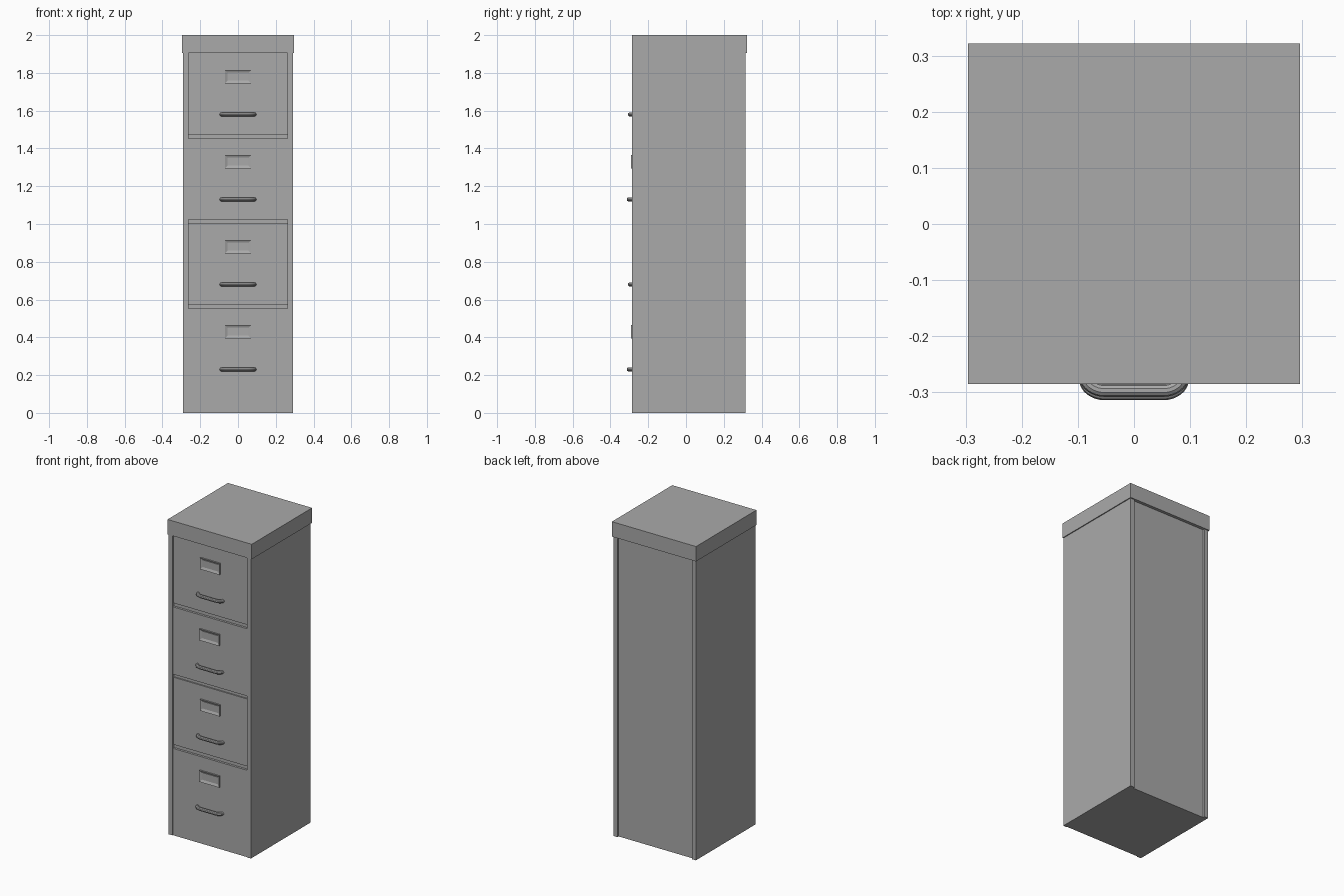
import bpy
from mathutils import Vector

cube = bpy.data.objects.get("Cube")
if cube:
    bpy.data.objects.remove(cube, do_unlink=True)

grey = bpy.data.materials.new("painted steel grey")
grey.use_nodes = True
colour = (0.4, 0.4, 0.4, 1)
grey.diffuse_color = colour
grey.node_tree.nodes["Principled BSDF"].inputs["Base Color"].default_value = colour


def box(name, low, high):
    """Box between two opposite corners."""
    low, high = Vector(low), Vector(high)
    bpy.ops.mesh.primitive_cube_add(size=1)
    ob = bpy.context.object
    ob.name = name
    for v in ob.data.vertices:
        v.co = (low + high) / 2 + v.co * (high - low)
    ob.data.materials.append(grey)
    return ob


def label_holder(name, y, z):
    """Raised rectangular frame with a recessed card face."""
    ob = box(name, (-0.07, y - 0.009, z - 0.036), (0.07, y + 0.002, z + 0.036))
    bpy.ops.object.mode_set(mode="EDIT")
    bpy.ops.mesh.select_all(action="DESELECT")
    bpy.ops.object.mode_set(mode="OBJECT")
    for f in ob.data.polygons:
        f.select = f.normal.y < -0.9
    bpy.ops.object.mode_set(mode="EDIT")
    bpy.ops.mesh.inset(thickness=0.015)
    bpy.ops.transform.translate(value=(0, 0.007, 0))
    bpy.ops.object.mode_set(mode="OBJECT")


def handle(name, y, z):
    """Bent tube pull with rounded corners."""
    curve = bpy.data.curves.new(name, "CURVE")
    curve.dimensions = "3D"
    curve.bevel_depth = 0.011
    curve.bevel_resolution = 3
    curve.resolution_u = 8
    spline = curve.splines.new("BEZIER")
    spline.bezier_points.add(3)
    path = [(-0.087, 0.004), (-0.052, -0.022), (0.052, -0.022), (0.087, 0.004)]
    tangents = [(0, -0.014), (0.019, 0), (0.019, 0), (0, 0.014)]
    for p, (px, py), (tx, ty) in zip(spline.bezier_points, path, tangents):
        p.handle_left_type = p.handle_right_type = "FREE"
        p.co = (px, y + py, z)
        p.handle_left = (px - tx, y + py - ty, z)
        p.handle_right = (px + tx, y + py + ty, z)
    ob = bpy.data.objects.new(name, curve)
    bpy.context.collection.objects.link(ob)
    bpy.ops.object.select_all(action="DESELECT")
    ob.select_set(True)
    bpy.context.view_layer.objects.active = ob
    bpy.ops.object.convert(target="MESH")
    ob = bpy.context.object
    ob.data.materials.clear()
    ob.data.materials.append(grey)
    bpy.ops.object.shade_smooth_by_angle()


FRONT, BACK = -0.285, 0.315
HALF, INNER = 0.29, 0.262
LID = 1.905

# Shell: core, side walls with lips, overhanging lid
box("cabinet_core", (-INNER, FRONT + 0.018, 0), (INNER, BACK - 0.012, LID))
box("left_wall", (INNER, FRONT, 0), (HALF, BACK, LID))
box("right_wall", (-HALF, FRONT, 0), (-INNER, BACK, LID))
box("lid", (-0.296, FRONT, LID), (0.296, 0.322, 2))

# Drawers, alternate ones sitting slightly further in
for i in range(4):
    n = str(i + 1)
    pull_z = 1.58 - 0.45 * i
    y = FRONT + (0.01 if i % 2 == 0 else 0.004)
    bottom = 0 if i == 3 else pull_z - 0.106
    top = LID if i == 0 else pull_z + 0.322
    box("drawer_front_" + n, (-INNER, y, bottom), (INNER, FRONT + 0.02, top))
    label_holder("label_holder_" + n, y, pull_z + 0.2)
    handle("drawer_handle_" + n, y, pull_z)
